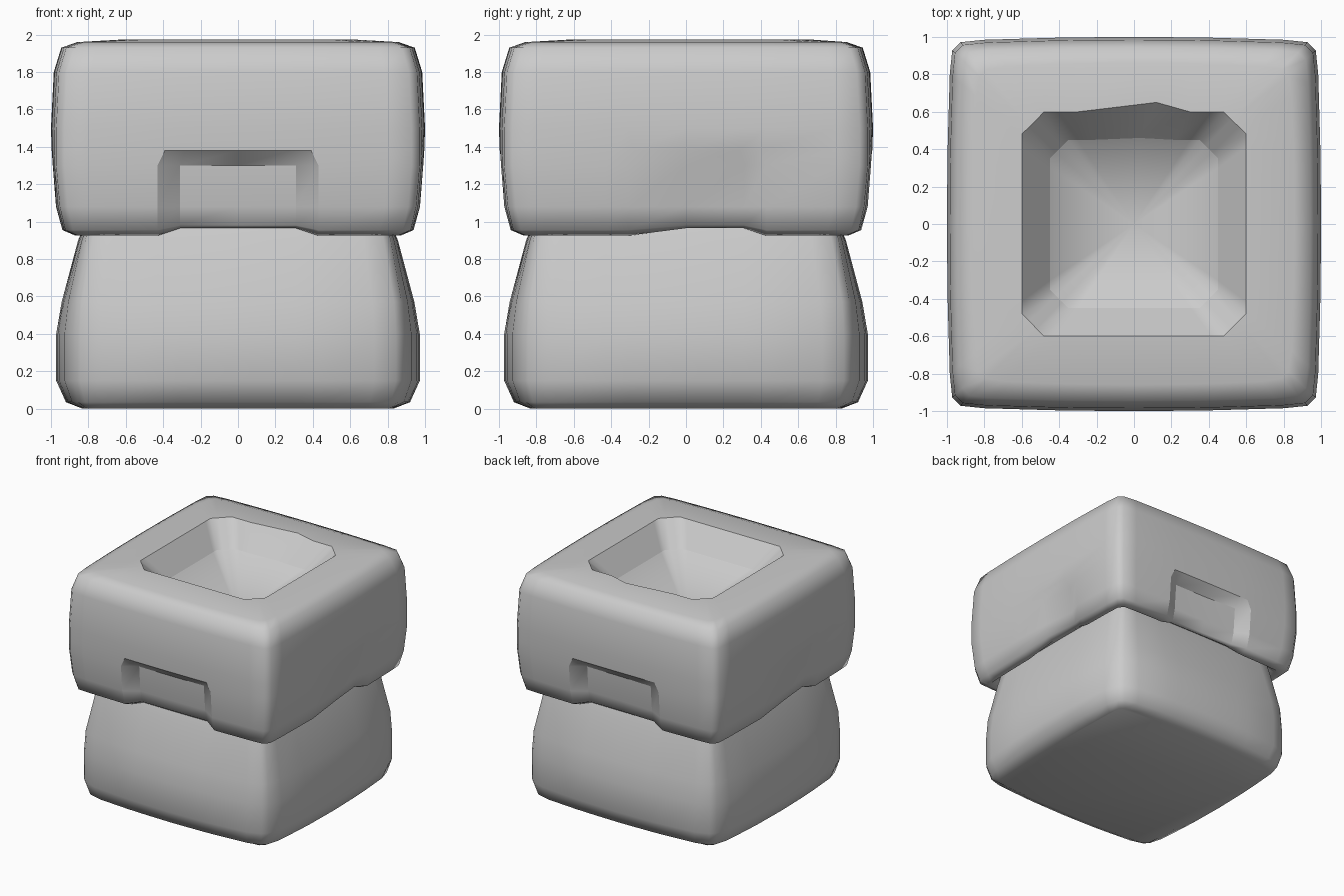
import bpy, bmesh
from mathutils import Vector

if "Cube" in bpy.data.objects:
    bpy.data.objects.remove(bpy.data.objects["Cube"])

COLS = (-0.43, -0.31, 0.0, 0.31, 0.43)
# notch depth weight per side (front, right, back, left) for the three middle columns
NOTCH = ((1, 1, 1), (0, .2, .6), (1, 1, .8), (0, .2, .6))


def ring(z, m, s, e, c, depth=0.0, lift=0.0, narrow=1.0):
    """Four bulging sides: m = mid distance, (s, e) = side end, c = corner point."""
    f = min(1.0, s / 0.5) * narrow
    us = [-s] + [u * f for u in COLS] + [s]
    pts = []
    for side in range(4):
        row = []
        for j, u in enumerate(us):
            d, h = m - (m - e) * (u / s) ** 2, z
            if 2 <= j <= 4:
                w = NOTCH[side][j - 2]
                d -= depth * w
                h += lift * min(1, w * 5)
            row.append((u, -d, h))
        row += [(c[1], -c[0], z), (c[0], -c[1], z)]
        for x, y, h in row:
            for _ in range(side):
                x, y = -y, x
            pts.append(Vector((x, y, h)))
    return pts


def block(z, m, k, **kw):
    return ring(z, m, 0.80 * k, (m + 0.97 * k) / 2, (0.972 * k, 0.928 * k), **kw)


def pit(z, m, s):
    t = m - s
    return ring(z, m, s, m, (m - t / 3, s + t / 3))


def loft(name, rings, start_cap=False, centre=None, sharp_rings=(), notches=()):
    bm = bmesh.new()
    loops = [[bm.verts.new(p) for p in r] for r in rings]
    n = len(loops[0])
    for a, b in zip(loops, loops[1:]):
        for i in range(n):
            j = (i + 1) % n
            bm.faces.new((a[i], a[j], b[j], b[i]))
    if start_cap:
        bm.faces.new(loops[0][::-1])
    if centre:
        v = bm.verts.new(centre)
        for i in range(n):
            bm.faces.new((loops[-1][i], loops[-1][(i + 1) % n], v))

    def crease(a, b):
        e = bm.edges.get((a, b))
        if e:
            e.smooth = False

    for r in sharp_rings:
        for i in range(n):
            crease(loops[r][i], loops[r][(i + 1) % n])
    # notch outlines: outer frame and inner floor
    for side in notches:
        o = side * 9
        for c, top in ((1, 5), (2, 4), (4, 4), (5, 5)):
            for r in range(2, top):
                crease(loops[r][o + c], loops[r + 1][o + c])
        for r, c0, c1 in ((4, 2, 4), (5, 1, 5)):
            for c in range(c0, c1):
                crease(loops[r][o + c], loops[r][o + c + 1])
    me = bpy.data.meshes.new(name)
    bm.to_mesh(me)
    bm.free()
    ob = bpy.data.objects.new(name, me)
    bpy.context.collection.objects.link(ob)
    bpy.ops.object.select_all(action='DESELECT')
    ob.select_set(True)
    bpy.context.view_layer.objects.active = ob
    bpy.ops.object.shade_smooth_by_angle(angle=1.25, keep_sharp_edges=True)
    return ob


waist = block(0.985, 0.82, 0.82)

# Lower stone foot, tapering up into the waist
loft("stone_foot", [
    block(0.0, 0.83, 0.83), block(0.035, 0.92, 0.88), block(0.15, 0.972, 0.91),
    block(0.40, 0.972, 0.91), block(0.57, 0.943, 0.90), block(0.90, 0.855, 0.84),
    waist], start_cap=True)

# Rim and inner ring of the pit, with the crack in the back rim
rim, inner = pit(1.975, 0.60, 0.48), pit(1.79, 0.45, 0.35)
rim[21] = Vector((0.12, 0.65, 1.975))
inner[21] = Vector((0.03, 0.46, 1.79))

# Upper stone block with side notches and a hollow top
loft("stone_bowl", [
    waist,
    block(0.925, 0.87, 0.88, depth=0.02, lift=0.04),
    block(0.955, 0.94, 0.95, depth=0.07, lift=0.025),
    block(1.08, 0.975, 0.98, depth=0.08),
    block(1.30, 0.992, 1.0, depth=0.08),
    block(1.38, 0.996, 1.0, narrow=0.91),
    block(1.50, 1.0, 1.0), block(1.80, 0.985, 0.985),
    block(1.93, 0.945, 0.945), block(1.96, 0.86, 0.85),
    rim, inner], centre=(0, 0, 1.48), sharp_rings=(10, 11), notches=(0, 2))
